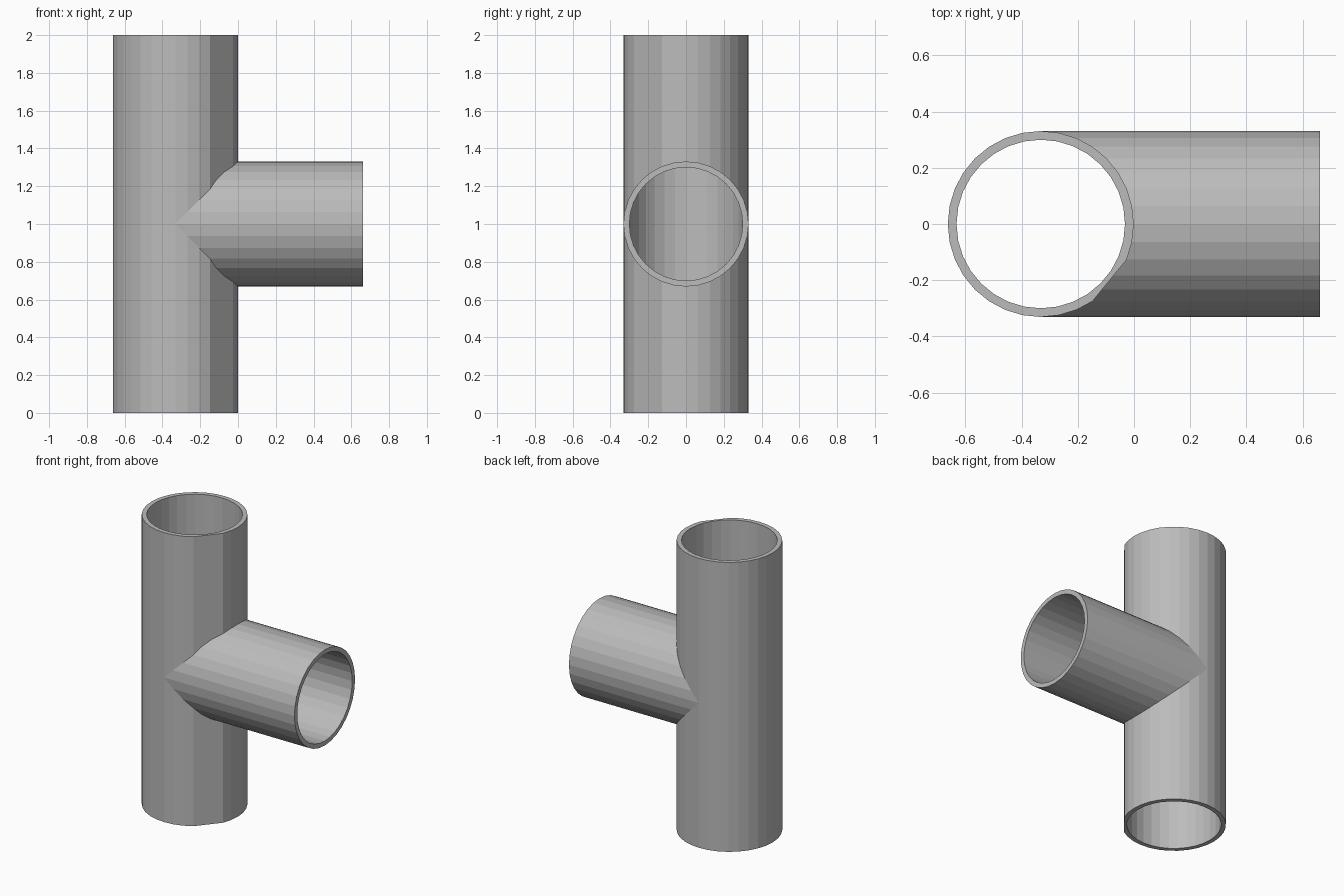
import bpy, bmesh
from math import sin, cos, tau

cube = bpy.data.objects.get("Cube")
if cube:
    bpy.data.objects.remove(cube, do_unlink=True)

SIDES = 32
QUARTER = SIDES // 4
CENTRE_X, END_X = -0.332, 0.663
HEIGHT, MID = 2.0, 1.0
OUTER, INNER = 0.331, 0.30
FLAT_START, FLAT_END = 27, 30      # sides merged into one wide facet on the outer wall

grey = bpy.data.materials.new("pipe_grey")
grey.use_nodes = True
colour = (0.5, 0.5, 0.5, 1)
grey.diffuse_color = colour
grey.node_tree.nodes["Principled BSDF"].inputs["Base Color"].default_value = colour

bm = bmesh.new()


def strip(a, b):
    """Join two closed rings of points with quads."""
    for i in range(SIDES):
        j = (i + 1) % SIDES
        bm.faces.new([bm.verts.new(p) for p in (a[i], a[j], b[j], b[i])])


def wall(r, flat):
    """Build one skin of the tee and return its three end rings."""
    section = [(r * cos(tau * k / SIDES), r * sin(tau * k / SIDES)) for k in range(SIDES)]
    if flat:
        (x0, y0), (x1, y1) = section[FLAT_START], section[FLAT_END]
        for k in range(FLAT_START + 1, FLAT_END):
            y = section[k][1]
            section[k] = (x0 + (x1 - x0) * (y - y0) / (y1 - y0), y)

    def ring(z, saddle):
        return [(CENTRE_X + x, y, z + saddle * max(0, r * cos(tau * k / SIDES)))
                for k, (x, y) in enumerate(section)]

    # Vertical pipe, above and below the mitred opening
    bottom, top = ring(0, 0), ring(HEIGHT, 0)
    strip(bottom, ring(MID, -1))
    strip(ring(MID, 1), top)

    # Side branch, from the mitre to its open end
    mitre, end = [], []
    for k in range(SIDES):
        y, z = r * cos(tau * k / SIDES), MID + r * sin(tau * k / SIDES)
        x = section[(QUARTER - min(k, SIDES - k)) % SIDES][0]
        mitre.append((CENTRE_X + x, y, z))
        end.append((END_X, y, z))
    strip(mitre, end)
    return bottom, top, end


# Outer and inner skins, joined by the three rims
for outer_ring, inner_ring in zip(wall(OUTER, True), wall(INNER, False)):
    strip(outer_ring, inner_ring)

bmesh.ops.remove_doubles(bm, verts=bm.verts, dist=0.0001)
bmesh.ops.recalc_face_normals(bm, faces=bm.faces)

mesh = bpy.data.meshes.new("tee_pipe")
bm.to_mesh(mesh)
bm.free()
mesh.materials.append(grey)
bpy.context.collection.objects.link(bpy.data.objects.new("tee_pipe", mesh))
